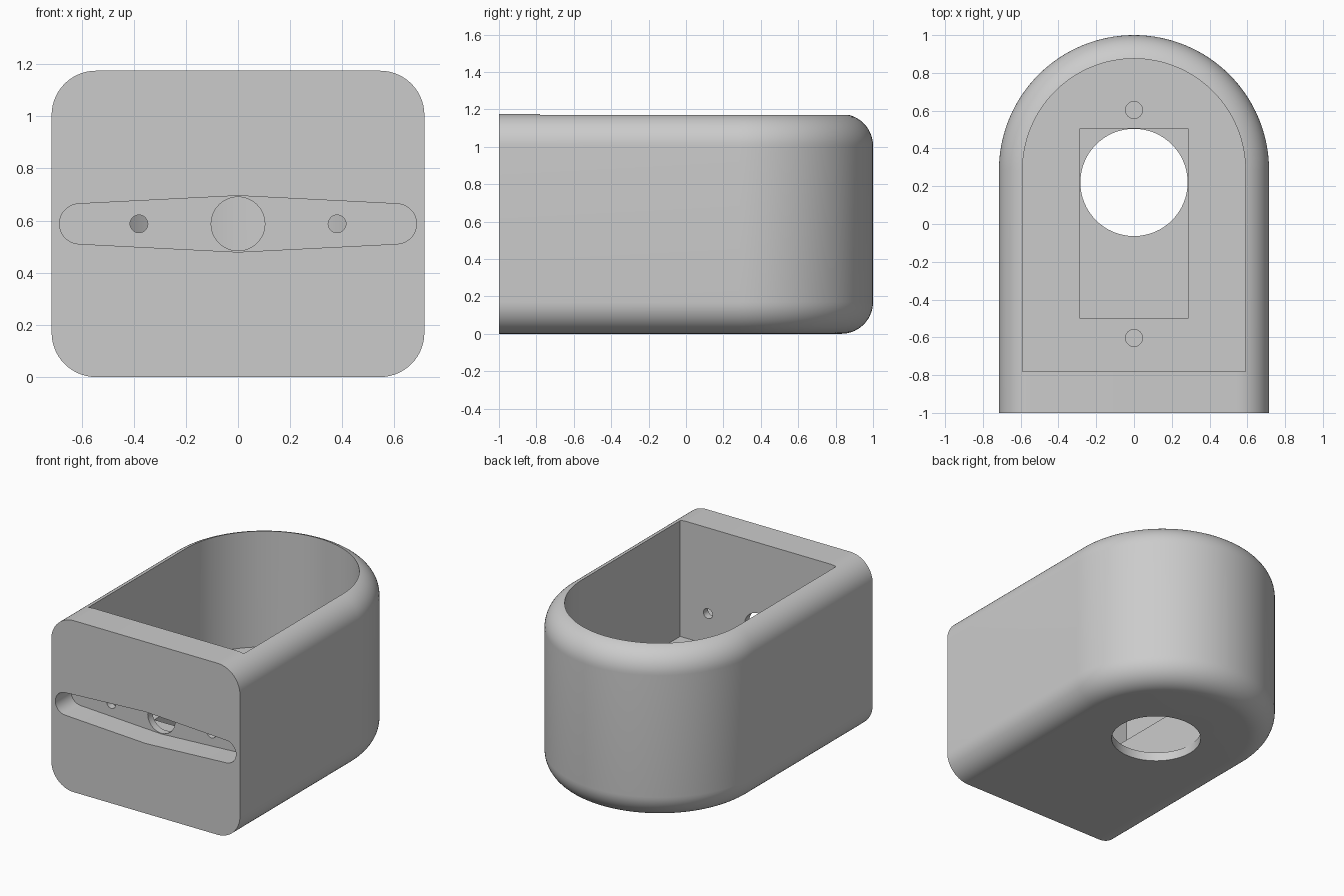
import bpy, bmesh, math

cube = bpy.data.objects.get("Cube")
if cube:
    bpy.data.objects.remove(cube, do_unlink=True)

# Main dimensions
R, H, FILLET = 0.715, 1.175, 0.17      # outer half width, height, edge rounding
ARC_Y = 1.0 - R                        # centre of the round back end
MID_Z = H / 2

grey = bpy.data.materials.new("light grey")
grey.use_nodes = True
colour = (0.6, 0.6, 0.6, 1.0)
grey.diffuse_color = colour
grey.node_tree.nodes["Principled BSDF"].inputs["Base Color"].default_value = colour


def loft(name, rings):
    """Closed solid through rings of equal point count."""
    bm = bmesh.new()
    loops = [[bm.verts.new(p) for p in ring] for ring in rings]
    n = len(loops[0])
    for a, b in zip(loops, loops[1:]):
        for i in range(n):
            j = (i + 1) % n
            bm.faces.new((a[i], a[j], b[j], b[i]))
    bm.faces.new(loops[0][::-1])
    bm.faces.new(loops[-1])
    bmesh.ops.recalc_face_normals(bm, faces=bm.faces)
    mesh = bpy.data.meshes.new(name)
    bm.to_mesh(mesh)
    bm.free()
    mesh.materials.append(grey)
    obj = bpy.data.objects.new(name, mesh)
    bpy.context.collection.objects.link(obj)
    return obj


def u_outline(half, front, segs=64):
    """Straight front and sides with a half-round back."""
    pts = [(-half, front), (half, front)]
    for i in range(segs + 1):
        a = math.pi * i / segs
        pts.append((half * math.cos(a), ARC_Y + half * math.sin(a)))
    return pts


def circle(cx, cy, r, segs=48):
    return [(cx + r * math.cos(2 * math.pi * i / segs),
             cy + r * math.sin(2 * math.pi * i / segs)) for i in range(segs)]


def prism_z(name, pts, z0, z1):
    return loft(name, [[(x, y, z) for x, y in pts] for z in (z0, z1)])


def prism_y(name, pts, y0, y1):
    return loft(name, [[(x, y, z) for x, z in pts] for y in (y0, y1)])


# Outer housing with rounded bottom and top edges
levels = []
STEPS = 14
for i in range(STEPS + 1):
    a = math.pi / 2 * i / STEPS
    levels.append((FILLET * (1 - math.sin(a)), FILLET * (1 - math.cos(a))))
levels += [(inset, H - z) for inset, z in reversed(levels)]
housing = loft("housing", [[(x, y, z) for x, y in u_outline(R - inset, -1.0)]
                           for inset, z in levels])

# Tapered slot profile: round ends, widest at the middle
slot = [(0, MID_Z - 0.108)]
for side in (1, -1):
    for i in range(17):
        a = math.radians(-87 + 174 * i / 16) + (0 if side == 1 else math.pi)
        slot.append((side * 0.608 + 0.077 * math.cos(a), MID_Z + 0.077 * math.sin(a)))
    if side == 1:
        slot.append((0, MID_Z + 0.108))

recess = [(-0.285, -0.5), (0.285, -0.5), (0.285, 0.505), (-0.285, 0.505)]
FLOOR = 0.375

cutters = [
    prism_z("cavity_cutter", u_outline(0.59, -0.78), FLOOR, 1.5),
    prism_z("recess_cutter", recess, 0.06, 0.6),
    prism_z("bottom_hole_cutter", circle(0, 0.22, 0.284, 64), -0.2, 0.1),
    prism_y("slot_cutter", slot, -1.2, -0.83),
    prism_y("shaft_hole_cutter", circle(0, MID_Z, 0.103), -0.9, -0.7),
]
for s in (1, -1):
    cutters.append(prism_z("floor_screw_cutter", circle(0, s * 0.603, 0.045, 32), 0.08, 0.6))
    cutters.append(prism_y("front_screw_cutter", circle(s * 0.38, MID_Z, 0.034, 32), -0.9, -0.7))

# Cut everything out of the housing
bpy.ops.object.select_all(action='DESELECT')
bpy.context.view_layer.objects.active = housing
housing.select_set(True)
for cutter in cutters:
    cutter.hide_render = True
    mod = housing.modifiers.new("cut", 'BOOLEAN')
    mod.operation = 'DIFFERENCE'
    mod.solver = 'EXACT'
    mod.object = cutter
    bpy.ops.object.modifier_apply(modifier=mod.name)
    bpy.data.objects.remove(cutter, do_unlink=True)

bpy.ops.object.shade_smooth_by_angle(angle=math.radians(30))
